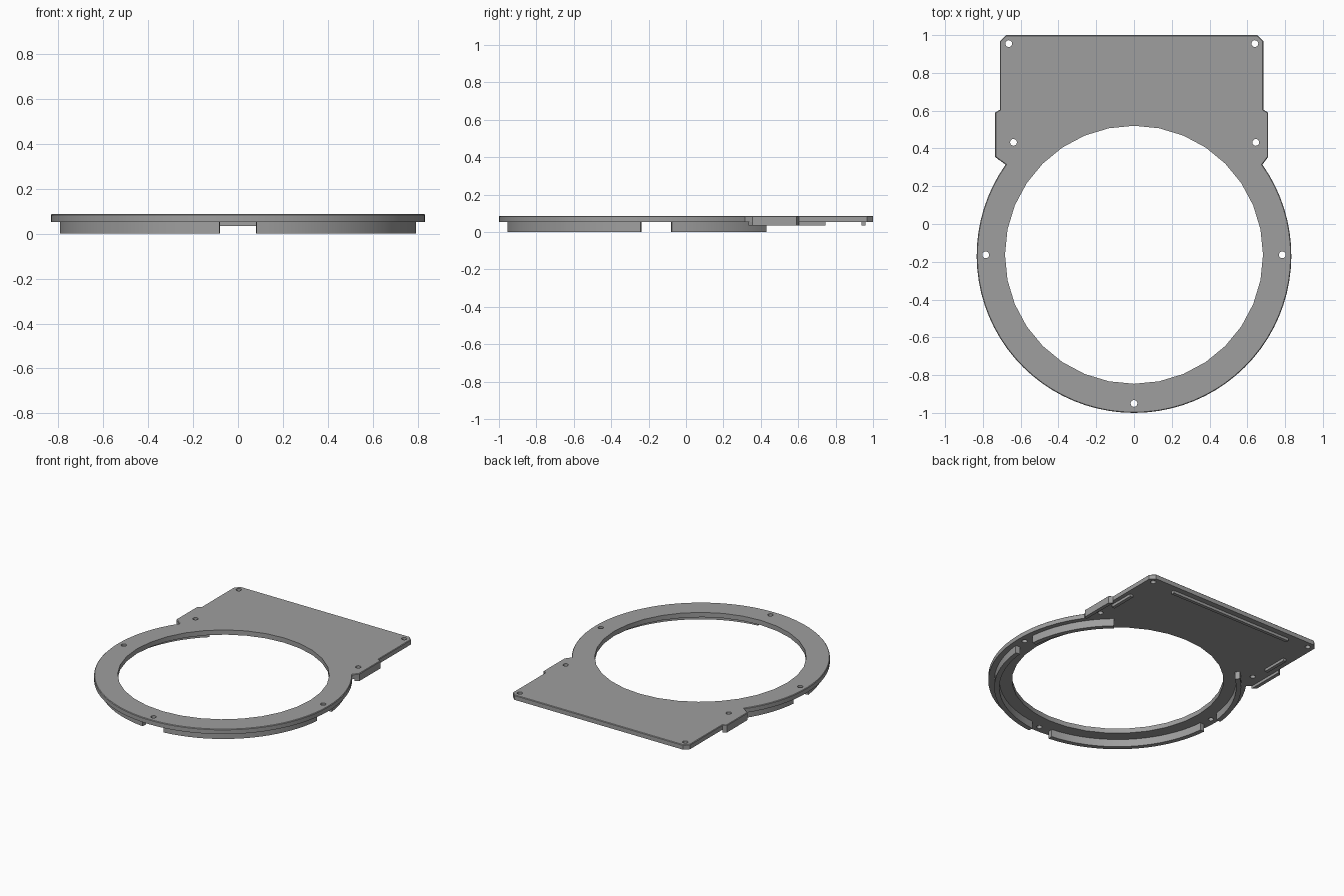
import bpy, bmesh
from math import sin, cos, radians

if "Cube" in bpy.data.objects:
    bpy.data.objects.remove(bpy.data.objects["Cube"])

CY = -0.163               # ring centre in y
Z0, Z1 = 0.053, 0.087     # plate bottom and top
BEV = 0.004               # chamfer on the upper outer edge

grey = bpy.data.materials.new("dark_grey")
grey.diffuse_color = (0.345, 0.345, 0.345, 1)
grey.use_nodes = True
grey.node_tree.nodes["Principled BSDF"].inputs["Base Color"].default_value = grey.diffuse_color


def arc(r, a0, a1, n, cx=0.0, cy=CY):
    """n + 1 points along an arc, angles in degrees."""
    return [(cx + r * cos(radians(a0 + (a1 - a0) * i / n)),
             cy + r * sin(radians(a0 + (a1 - a0) * i / n))) for i in range(n + 1)]


def circle(r, n, cx, cy):
    return arc(r, 90, 450, n, cx, cy)[:-1]


def inset(pts, d):
    """Mitred inward offset of a counter-clockwise outline."""
    out = []
    for i, (x, y) in enumerate(pts):
        (ax, ay), (bx, by) = pts[i - 1], pts[(i + 1) % len(pts)]
        la, lb = ((x-ax)**2 + (y-ay)**2)**.5, ((bx-x)**2 + (by-y)**2)**.5
        n1, n2 = (-(y-ay)/la, (x-ax)/la), (-(by-y)/lb, (bx-x)/lb)
        k = d / (1 + n1[0]*n2[0] + n1[1]*n2[1])
        out.append((x + k*(n1[0]+n2[0]), y + k*(n1[1]+n2[1])))
    return out


def ring(bm, pts, z):
    vs = [bm.verts.new((x, y, z)) for x, y in pts]
    es = [bm.edges.new((vs[i - 1], vs[i])) for i in range(len(vs))]
    return vs, es


def walls(bm, a, b):
    for i in range(len(a)):
        bm.faces.new((a[i - 1], a[i], b[i], b[i - 1]))


def finish(bm, name):
    bmesh.ops.recalc_face_normals(bm, faces=bm.faces[:])
    me = bpy.data.meshes.new(name)
    bm.to_mesh(me)
    bm.free()
    me.materials.append(grey)
    ob = bpy.data.objects.new(name, me)
    bpy.context.collection.objects.link(ob)
    bpy.ops.object.select_all(action='DESELECT')
    ob.select_set(True)
    bpy.context.view_layer.objects.active = ob
    bpy.ops.object.shade_smooth_by_angle(angle=radians(25))
    return ob


def prism(name, pts, z0, z1):
    bm = bmesh.new()
    a, b = ring(bm, pts, z0)[0], ring(bm, pts, z1)[0]
    walls(bm, a, b)
    bm.faces.new(a)
    bm.faces.new(b)
    return finish(bm, name)


def box(name, x0, x1, y0, y1, z0, z1):
    return prism(name, [(x0, y0), (x1, y0), (x1, y1), (x0, y1)], z0, z1)


# Base plate: ring with a rectangular back panel, large opening and screw holes
outline = arc(0.833, 144.7, 395.3, 56, 0, -0.167) + [
    (0.71, 0.355), (0.71, 0.59), (0.685, 0.605), (0.685, 0.968), (0.652, 1.0),
    (-0.677, 1.0), (-0.71, 0.968), (-0.71, 0.605), (-0.735, 0.59), (-0.735, 0.355)]
screws = [(-0.663, 0.955), (0.64, 0.955), (-0.638, 0.432), (0.645, 0.432),
          (-0.785, -0.163), (0.785, -0.163), (0, -0.95)]
holes = [circle(0.683, 32, 0, CY)] + [circle(0.018, 16, x, y) for x, y in screws]

bm = bmesh.new()
low, low_e = ring(bm, outline, Z0)
mid, _ = ring(bm, outline, Z1 - BEV)
top, top_e = ring(bm, inset(outline, BEV), Z1)
tubes = []
for h in holes:
    a, ae = ring(bm, h, Z0)
    b, be = ring(bm, h, Z1)
    low_e += ae
    top_e += be
    tubes.append((a, b))
for edges in (low_e, top_e):
    bmesh.ops.triangle_fill(bm, edges=edges, use_beauty=True, use_dissolve=False)
walls(bm, low, mid)
walls(bm, mid, top)
for a, b in tubes:
    walls(bm, a, b)
finish(bm, "base_plate")

# Curved locating flanges under the ring, interrupted at the screw holes
for i, (a0, a1) in enumerate([(6.3, 48.2), (131.8, 173.7), (185.7, 264), (276, 354.3)]):
    n = round((a1 - a0) / 4)
    prism(f"ring_flange_{i + 1}",
          arc(0.797, a0, a1, n) + arc(0.764, a1, a0, n), 0.0, Z0 + 0.002)

# Side tabs dropping below the panel, and short ribs beside them
for side, s in (("right", 1), ("left", -1)):
    off = -0.0125
    pts = [(0.6975, 0.335), (0.7225, 0.355), (0.7225, 0.59), (0.6975, 0.605)]
    prism(f"{side}_tab_wall", [(s * x + off, y) for x, y in pts], 0.034, Z0 + 0.002)
    cx = s * 0.645
    box(f"{side}_short_rib", cx - 0.012, cx + 0.012, 0.56, 0.745, 0.034, Z0 + 0.002)

# Long rib along the back edge
box("back_rib", -0.495, 0.47, 0.937, 0.96, 0.034, Z0 + 0.002)
